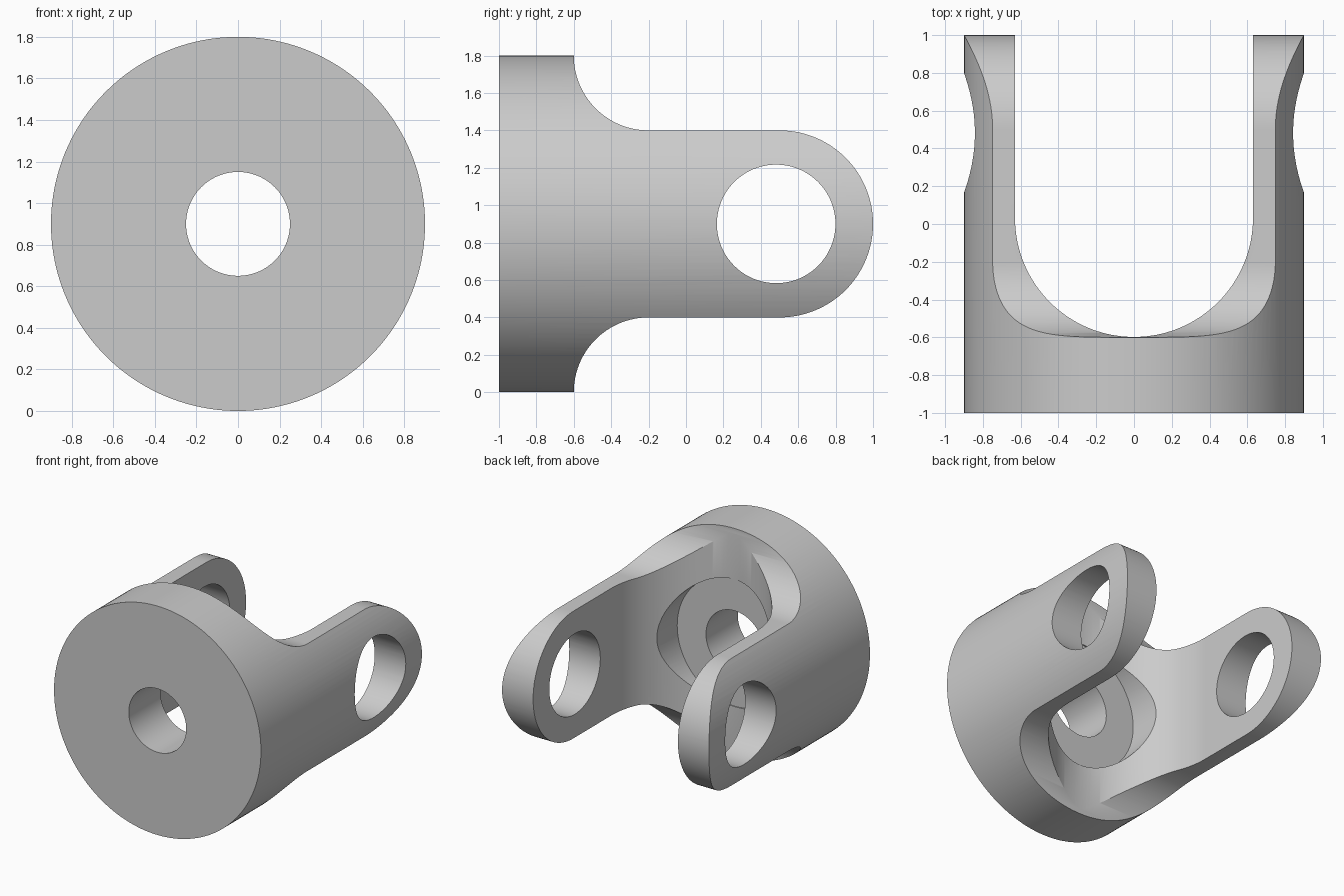
import bpy, bmesh, math
from mathutils import Matrix, Vector

cube = bpy.data.objects.get("Cube")
if cube:
    bpy.data.objects.remove(cube, do_unlink=True)

AXIS_Z = 0.9          # height of the barrel axis
BARREL_R = 0.9
ARM_HALF = 0.5        # half height of the arms

grey = bpy.data.materials.new("plain grey")
grey.use_nodes = True
grey.diffuse_color = (0.6, 0.6, 0.6, 1)
grey.node_tree.nodes["Principled BSDF"].inputs["Base Color"].default_value = (0.6, 0.6, 0.6, 1)


def arc(cx, cy, r, start, end, steps):
    """Points on an arc, angles in degrees."""
    angles = [math.radians(start + (end - start) * i / steps) for i in range(steps + 1)]
    return [(cx + r * math.cos(a), cy + r * math.sin(a)) for a in angles]


def make_object(name, bm):
    bmesh.ops.recalc_face_normals(bm, faces=bm.faces)
    mesh = bpy.data.meshes.new(name)
    bm.to_mesh(mesh)
    bm.free()
    mesh.materials.append(grey)
    obj = bpy.data.objects.new(name, mesh)
    bpy.context.collection.objects.link(obj)
    return obj


def prism(name, points, depth):
    """Extrude a closed outline of 3D points along depth."""
    bm = bmesh.new()
    face = bm.faces.new([bm.verts.new(p) for p in points])
    new = bmesh.ops.extrude_face_region(bm, geom=[face])["geom"]
    bmesh.ops.translate(bm, vec=Vector(depth),
                        verts=[g for g in new if isinstance(g, bmesh.types.BMVert)])
    return make_object(name, bm)


def rod(name, r, y0, y1, sides):
    """Round bar along y on the barrel axis."""
    outline = arc(0, AXIS_Z, r, 0, 360, sides)[:-1]
    return prism(name, [(x, y0, z) for x, z in outline], (0, y1 - y0, 0))


# Barrel that everything is cut from
yoke = rod("yoke_body", BARREL_R, -1, 1.05, 160)

# Side outline: full base, concave shoulders, rounded arm ends
upper = [(-1.1, 1), (-0.6, 1)]
upper += arc(-0.2, 0.9, 0.4, 180, 270, 32)
upper += arc(0.5, 0, ARM_HALF, 90, 0, 32)
lower = [(y, -z) for y, z in reversed(upper[:-1])]
side = prism("side_outline", [(-1.2, y, AXIS_Z + z) for y, z in upper + lower], (2.4, 0, 0))

# U-shaped slot between the arms
slot_outline = [(0.63, 1.3)] + arc(0, 0.032, 0.63, 0, -180, 80) + [(-0.63, 1.3)]
slot = prism("slot_cutter", [(x, y, -0.3) for x, y in slot_outline], (0, 0, 2.4))

# Shaft hole, counterbore and cross pin hole
shaft = rod("shaft_hole_cutter", 0.25, -1.2, 0, 72)
bore = rod("counterbore_cutter", 0.5, -0.605, -0.1, 96)
pin_outline = arc(0.482, AXIS_Z, 0.317, 0, 360, 80)[:-1]
pin = prism("pin_hole_cutter", [(-1.2, y, z) for y, z in pin_outline], (2.4, 0, 0))

cutters = [(side, 'INTERSECT'), (slot, 'DIFFERENCE'), (shaft, 'DIFFERENCE'),
           (bore, 'DIFFERENCE'), (pin, 'DIFFERENCE')]
for cutter, operation in cutters:
    mod = yoke.modifiers.new(cutter.name, 'BOOLEAN')
    mod.operation = operation
    mod.solver = 'EXACT'
    mod.object = cutter

# Bake the cuts and discard the cutters
graph = bpy.context.evaluated_depsgraph_get()
baked = bpy.data.meshes.new_from_object(yoke.evaluated_get(graph))
yoke.modifiers.clear()
yoke.data = baked
for cutter, operation in cutters:
    bpy.data.objects.remove(cutter, do_unlink=True)
baked.materials.clear()
baked.materials.append(grey)
for poly in baked.polygons:
    poly.material_index = 0

bpy.ops.object.select_all(action='DESELECT')
yoke.select_set(True)
bpy.context.view_layer.objects.active = yoke
bpy.ops.object.shade_smooth_by_angle(angle=math.radians(25))
